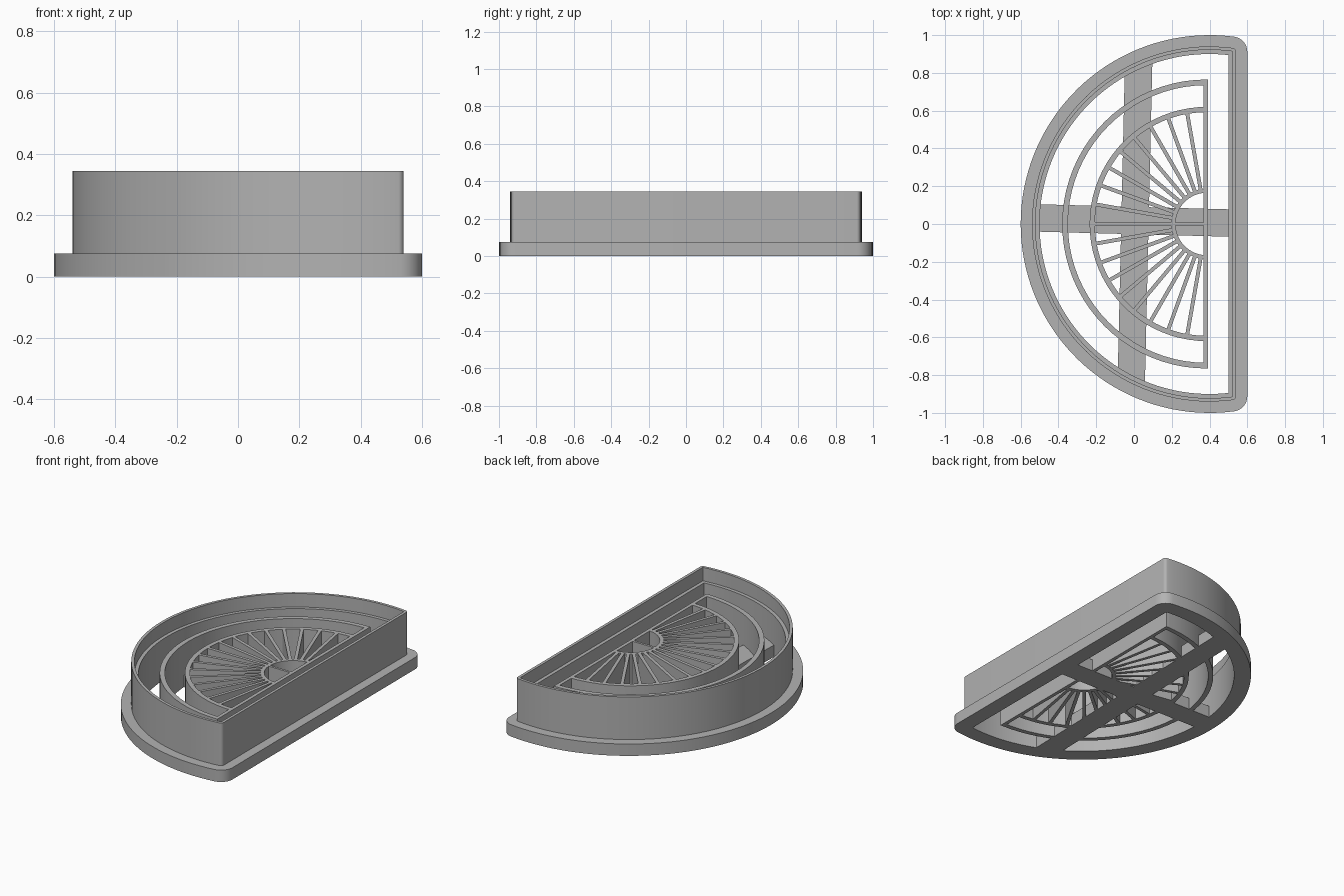
import bpy
import bmesh
import math
from mathutils import Vector

cube = bpy.data.objects.get("Cube")
if cube:
    bpy.data.objects.remove(cube, do_unlink=True)

# Single plain plastic colour
plastic = bpy.data.materials.new("grey_plastic")
plastic.use_nodes = True
grey = (0.45, 0.45, 0.45, 1)
plastic.diffuse_color = grey
plastic.node_tree.nodes["Principled BSDF"].inputs["Base Color"].default_value = grey

STAMP_TOP = 0.27
BASE_TOP = 0.075
HUB = Vector((0.385, 0))


def finish(name, bm):
    bmesh.ops.recalc_face_normals(bm, faces=bm.faces)
    mesh = bpy.data.meshes.new(name)
    bm.to_mesh(mesh)
    bm.free()
    mesh.materials.append(plastic)
    obj = bpy.data.objects.new(name, mesh)
    bpy.context.collection.objects.link(obj)
    bpy.ops.object.select_all(action='DESELECT')
    obj.select_set(True)
    bpy.context.view_layer.objects.active = obj
    bpy.ops.object.shade_smooth_by_angle(angle=math.radians(30))
    return obj


def arc(cx, cy, r, a0, a1, steps):
    angles = [a0 + (a1 - a0) * i / steps for i in range(steps + 1)]
    return [(cx + r * math.cos(a), cy + r * math.sin(a)) for a in angles]


def half_moon(offset):
    """Outline of a rounded D, grown or shrunk by offset."""
    flat, radius, cx = 0.54 + offset, 0.94 + offset, 0.4
    r = max(0.02 + offset, 0.004)
    fx = flat - r
    fy = math.sqrt((radius - r) ** 2 - (fx - cx) ** 2)
    phi = math.atan2(fy, fx - cx)
    return (arc(fx, fy, r, 0, phi, 8)
            + arc(cx, 0, radius, phi, 2 * math.pi - phi, 72)[1:-1]
            + arc(fx, -fy, r, -phi, 0, 8))


def bridge(bm, rows, close_rows, close_cols):
    """Quads between successive rows of vertices."""
    n, m = len(rows), len(rows[0])
    for i in range(n if close_rows else n - 1):
        for j in range(m if close_cols else m - 1):
            a, b = rows[i], rows[(i + 1) % n]
            k = (j + 1) % m
            bm.faces.new((a[j], a[k], b[k], b[j]))


def half_ring(name, outer, inner, top):
    bm = bmesh.new()
    rows = []
    for r, z in ((outer, 0), (outer, top), (inner, top), (inner, 0)):
        pts = arc(HUB.x, HUB.y, r, math.pi / 2, 1.5 * math.pi, 40)
        rows.append([bm.verts.new((x, y, z)) for x, y in pts])
    bridge(bm, rows, True, False)
    for end in (0, -1):
        bm.faces.new([row[end] for row in rows])
    return finish(name, bm)


def bar(name, start, end, width, top):
    start, end = Vector(start), Vector(end)
    along = (end - start).normalized()
    side = Vector((-along.y, along.x)) * width / 2
    bm = bmesh.new()
    corners = (start - side, end - side, end + side, start + side)
    base = bm.faces.new([bm.verts.new((p.x, p.y, 0)) for p in corners])
    new = bmesh.ops.extrude_face_region(bm, geom=[base], use_keep_orig=True)
    verts = [v for v in new["geom"] if isinstance(v, bmesh.types.BMVert)]
    bmesh.ops.translate(bm, vec=(0, 0, top), verts=verts)
    return finish(name, bm)


# Flange and stepped cutting wall: one profile swept round the outline
profile = [(0.06, 0), (0.06, BASE_TOP), (0, BASE_TOP), (0, 0.345),
           (-0.018, 0.345), (-0.018, 0.26), (-0.04, 0.26), (-0.04, 0)]
bm = bmesh.new()
rows = [[bm.verts.new((x, y, z)) for x, y in half_moon(d)] for d, z in profile]
bridge(bm, rows, True, True)
finish("cutter_wall", bm)

# Flat support cross on the base
bar("long_support", (-0.015, -0.86), (0.025, 0.87), 0.145, BASE_TOP)
bar("cross_support", (-0.51, 0.032), (0.51, 0.005), 0.145, BASE_TOP)

# Imprint ridges: rind, flesh edge, core and straight edge
half_ring("outer_arc", 0.765, 0.735, STAMP_TOP)
half_ring("middle_arc", 0.62, 0.592, STAMP_TOP)
half_ring("core_arc", 0.187, 0.165, STAMP_TOP)
bar("straight_ridge", (0.38, -0.765), (0.38, 0.765), 0.022, STAMP_TOP)
bar("core_divider", (0.21, 0), (0.38, 0), 0.015, STAMP_TOP)

# Spokes fanning from the core to the middle arc
for degrees in range(100, 261, 10):
    a = math.radians(degrees)
    ray = Vector((math.cos(a), math.sin(a)))
    bar("spoke", HUB + ray * 0.175, HUB + ray * 0.605, 0.02, STAMP_TOP)
